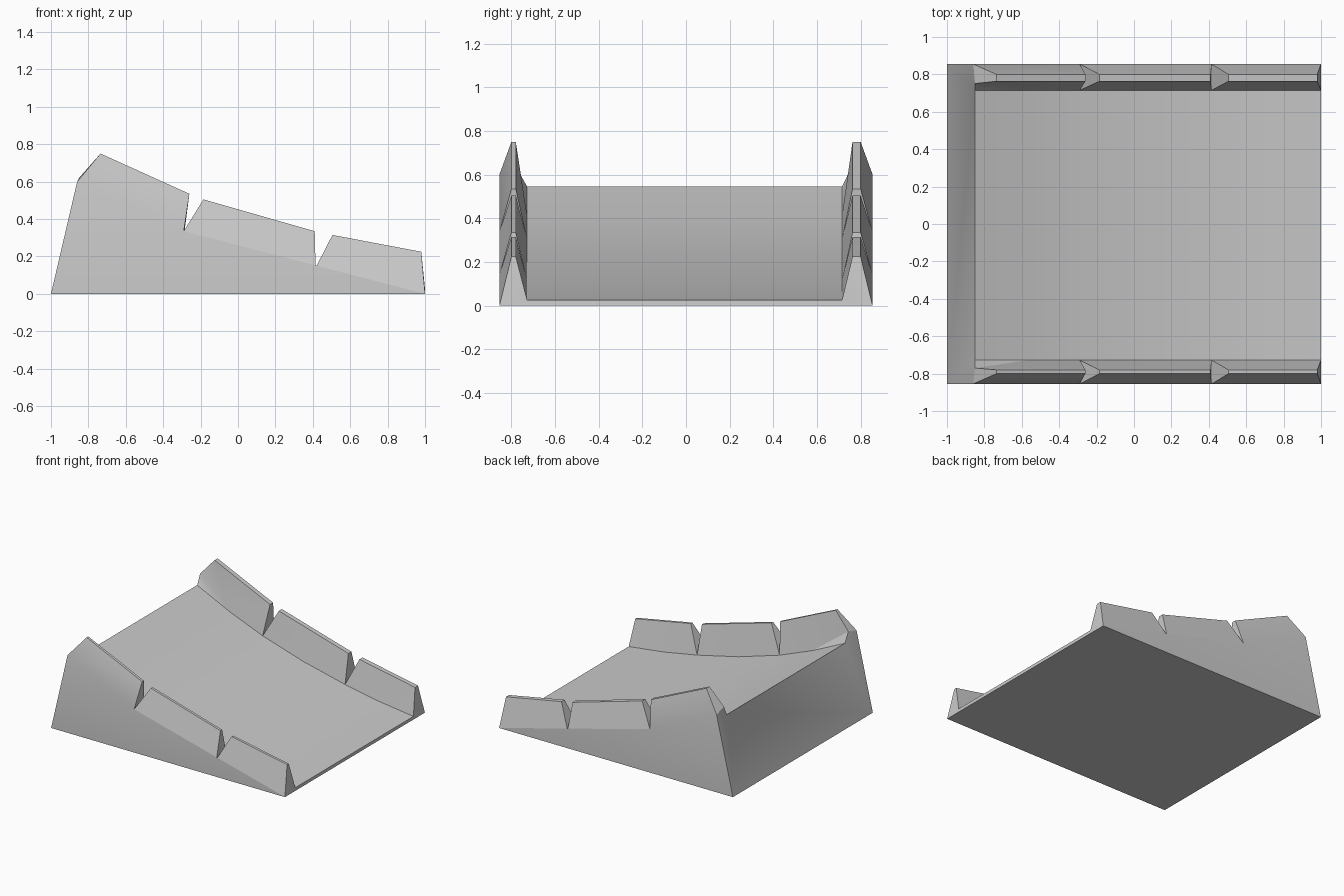
import bpy, bmesh, math

if "Cube" in bpy.data.objects:
    bpy.data.objects.remove(bpy.data.objects["Cube"])

bm = bmesh.new()
W = 0.855
cache = {}


def vert(p):
    key = tuple(round(c, 4) for c in p)
    if key not in cache:
        cache[key] = bm.verts.new(key)
    return cache[key]


def face(*pts):
    return bm.faces.new([vert(p) for p in pts])


def pt(xz, y):
    return (xz[0], y, xz[1])


# Concave deck line (every second point is a rail notch) and side line, as x, z
deck = [(-0.85, 0.545), (-0.57, 0.413), (-0.29, 0.303), (0.06, 0.197),
        (0.415, 0.115), (0.70, 0.063), (1.0, 0.025)]
side = [(-0.86, 0.60), (-0.29, 0.335), (0.415, 0.14), (1.0, 0.0)]
# Top edge of each rail block: start and end, as x, z
tops = [((-0.735, 0.75), (-0.26, 0.535)),
        ((-0.185, 0.505), (0.41, 0.335)),
        ((0.505, 0.315), (0.98, 0.225))]
# Per side: sign, inner foot y, inner shoulder y, inner top y, outer top y
rails = [(1, 0.715, 0.751, 0.763, 0.80), (-1, 0.728, 0.77, 0.78, 0.80)]

# Rails: three notched blocks per side, over a flat outer wall
for s, foot, shoulder, inner, outer in rails:
    corner = (-1, s * W, 0)
    for i, (t0, t1) in enumerate(tops):
        o0, o1 = pt(side[i], s * W), pt(side[i + 1], s * W)
        a0, a1 = pt(t0, s * outer), pt(t1, s * outer)
        b0, b1 = pt(t0, s * inner), pt(t1, s * inner)
        f0, fm, f1 = [pt(p, s * foot) for p in deck[2 * i:2 * i + 3]]
        face(o0, a0, a1, o1)
        face(a0, b0, b1, a1)
        face(o1, a1, b1, f1)
        if i == 0:
            # Rear end has a low shoulder above the deck
            k = (-0.85, s * shoulder, 0.62)
            face(o0, a0, b0, k)
            face(corner, o0, k)
            face(corner, k, f0)
            face(k, b0, fm)
            face(k, fm, f0)
        else:
            face(o0, a0, b0, f0)
            face(b0, fm, f0)
        face(b0, b1, fm)
        face(b1, f1, fm)
    face(corner, *[pt(p, s * W) for p in side])

# Deck, back, front lip and underside
L, R = -rails[1][1], rails[0][1]
for p, q in zip(deck, deck[1:]):
    face(pt(p, L), pt(q, L), pt(q, R), pt(p, R))
face((-1, -W, 0), pt(deck[0], L), pt(deck[0], R), (-1, W, 0))
face((1, -W, 0), pt(deck[-1], L), pt(deck[-1], R), (1, W, 0))
face((-1, -W, 0), (1, -W, 0), (1, W, 0), (-1, W, 0))

bmesh.ops.triangulate(bm, faces=[f for f in bm.faces if len(f.verts) > 4])
bmesh.ops.recalc_face_normals(bm, faces=bm.faces)
mesh = bpy.data.meshes.new("ramp_with_rails")
bm.to_mesh(mesh)
bm.free()
ramp = bpy.data.objects.new("ramp_with_rails", mesh)
bpy.context.collection.objects.link(ramp)
bpy.context.view_layer.objects.active = ramp
ramp.select_set(True)
bpy.ops.object.shade_smooth_by_angle(angle=math.radians(25))
